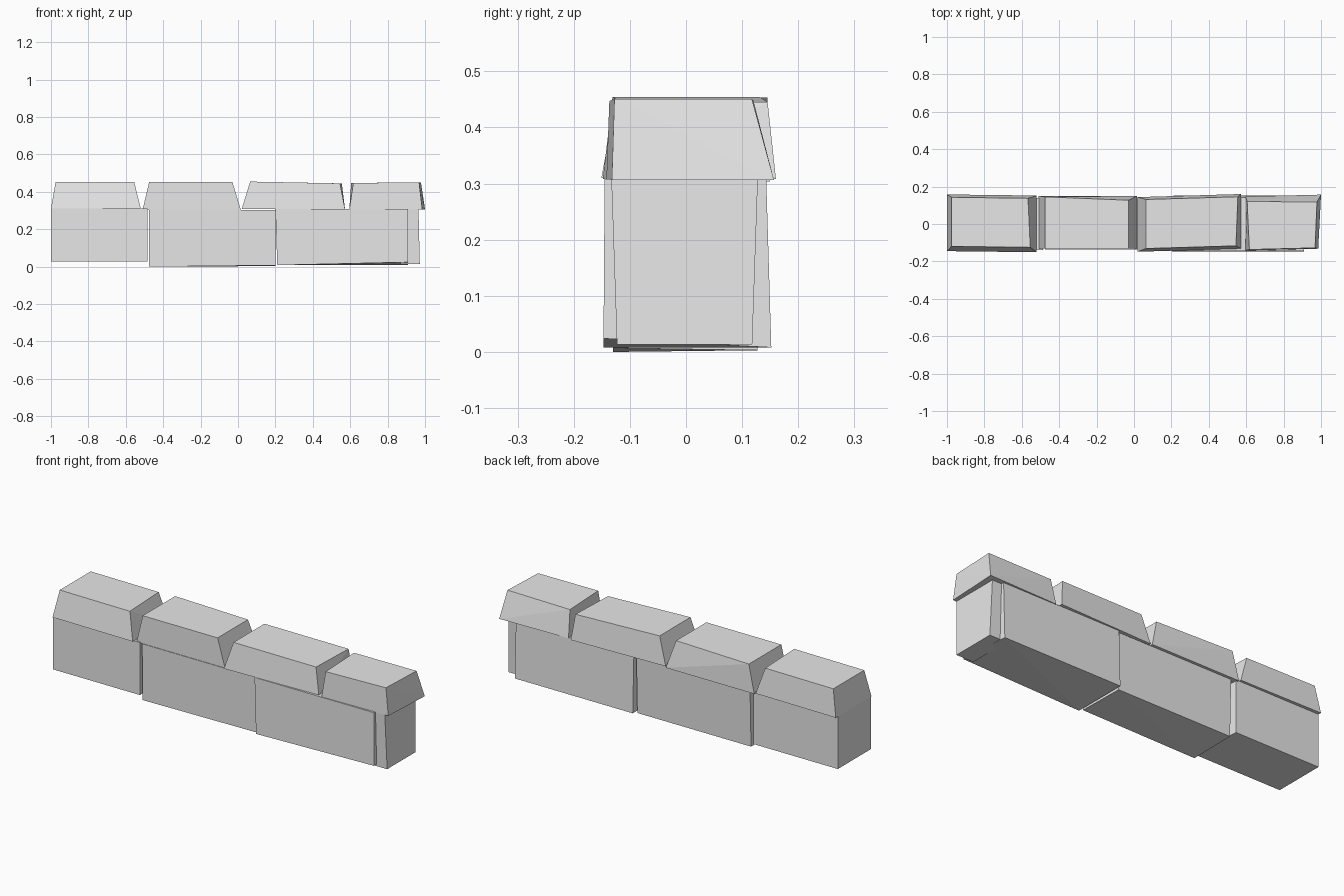
import bpy
import bmesh
from math import tan
from itertools import product

# Remove the default object
default_cube = bpy.data.objects.get("Cube")
if default_cube:
    bpy.data.objects.remove(default_cube, do_unlink=True)

# Single stone colour
stone_grey = bpy.data.materials.new("stone_grey")
stone_grey.use_nodes = True
grey = (0.8, 0.8, 0.8, 1.0)
stone_grey.diffuse_color = grey
stone_grey.node_tree.nodes["Principled BSDF"].inputs["Base Color"].default_value = grey


def make_stone(name, base, top, yaw=0.0, tilt=0.0, nudges=None):
    """Rough block between two rectangles (left, right, front, back, height).

    yaw slants the long sides, tilt slopes the top, and nudges shift single
    corners, keyed by (right, back, upper) flags.
    """
    nudges = nudges or {}
    middle = (base[0] + base[1]) / 2
    bm = bmesh.new()
    corners = []
    for upper, back, right in product((0, 1), repeat=3):
        rect = top if upper else base
        x, y, z = rect[right], rect[2 + back], rect[4]
        y += (x - middle) * tan(yaw)
        z += (x - middle) * tan(tilt) * upper
        dx, dy, dz = nudges.get((right, back, upper), (0, 0, 0))
        corners.append(bm.verts.new((x + dx, y + dy, z + dz)))
    bmesh.ops.convex_hull(bm, input=corners)
    bmesh.ops.dissolve_limit(bm, angle_limit=0.01, verts=bm.verts, edges=bm.edges)
    bmesh.ops.recalc_face_normals(bm, faces=bm.faces)
    mesh = bpy.data.meshes.new(name)
    bm.to_mesh(mesh)
    bm.free()
    mesh.materials.append(stone_grey)
    stone = bpy.data.objects.new(name, mesh)
    bpy.context.scene.collection.objects.link(stone)
    return stone


# Lower course: three long blocks and a short one closing the right end
make_stone("wall_block_outer_left",
           (-1.0, -0.485, -0.14, 0.14, 0.028), (-1.0, -0.485, -0.14, 0.14, 0.31),
           nudges={(1, 1, 0): (-0.015, 0, 0), (1, 1, 1): (-0.015, 0, 0)})
make_stone("wall_block_inner_left",
           (-0.475, 0.2, -0.13, 0.127, 0.003), (-0.475, 0.2, -0.135, 0.135, 0.304),
           nudges={(0, 0, 0): (0, 0, -0.003), (1, 0, 0): (0, 0, 0.004)})
make_stone("wall_block_inner_right",
           (0.21, 0.91, -0.147, 0.152, 0.008), (0.21, 0.91, -0.145, 0.143, 0.308),
           nudges={(1, 0, 0): (0, 0, 0.016), (0, 0, 1): (-0.01, 0, 0)})
make_stone("wall_block_end",
           (0.87, 0.972, -0.123, 0.118, 0.013), (0.87, 0.965, -0.133, 0.128, 0.308))

# Upper course: four tapered capping stones
make_stone("cap_outer_left",
           (-1.0, -0.52, -0.148, 0.155, 0.31), (-0.975, -0.555, -0.122, 0.14, 0.453),
           yaw=-0.012, nudges={(1, 1, 1): (-0.012, 0, 0)})
make_stone("cap_inner_left",
           (-0.51, 0.015, -0.132, 0.15, 0.304), (-0.475, -0.03, -0.13, 0.135, 0.453),
           nudges={(0, 1, 1): (0, 0.01, 0), (1, 1, 1): (0, -0.008, 0)})
make_stone("cap_inner_right",
           (0.02, 0.572, -0.14, 0.152, 0.308), (0.065, 0.545, -0.124, 0.138, 0.45),
           yaw=0.03, tilt=-0.02, nudges={(1, 1, 1): (0.01, 0, 0)})
make_stone("cap_end",
           (0.595, 0.985, -0.137, 0.152, 0.306), (0.605, 0.968, -0.132, 0.125, 0.449),
           yaw=0.025, tilt=0.01,
           nudges={(1, 1, 0): (0.015, 0, 0), (0, 0, 1): (0.012, 0, 0), (1, 1, 1): (0.01, -0.012, 0)})
